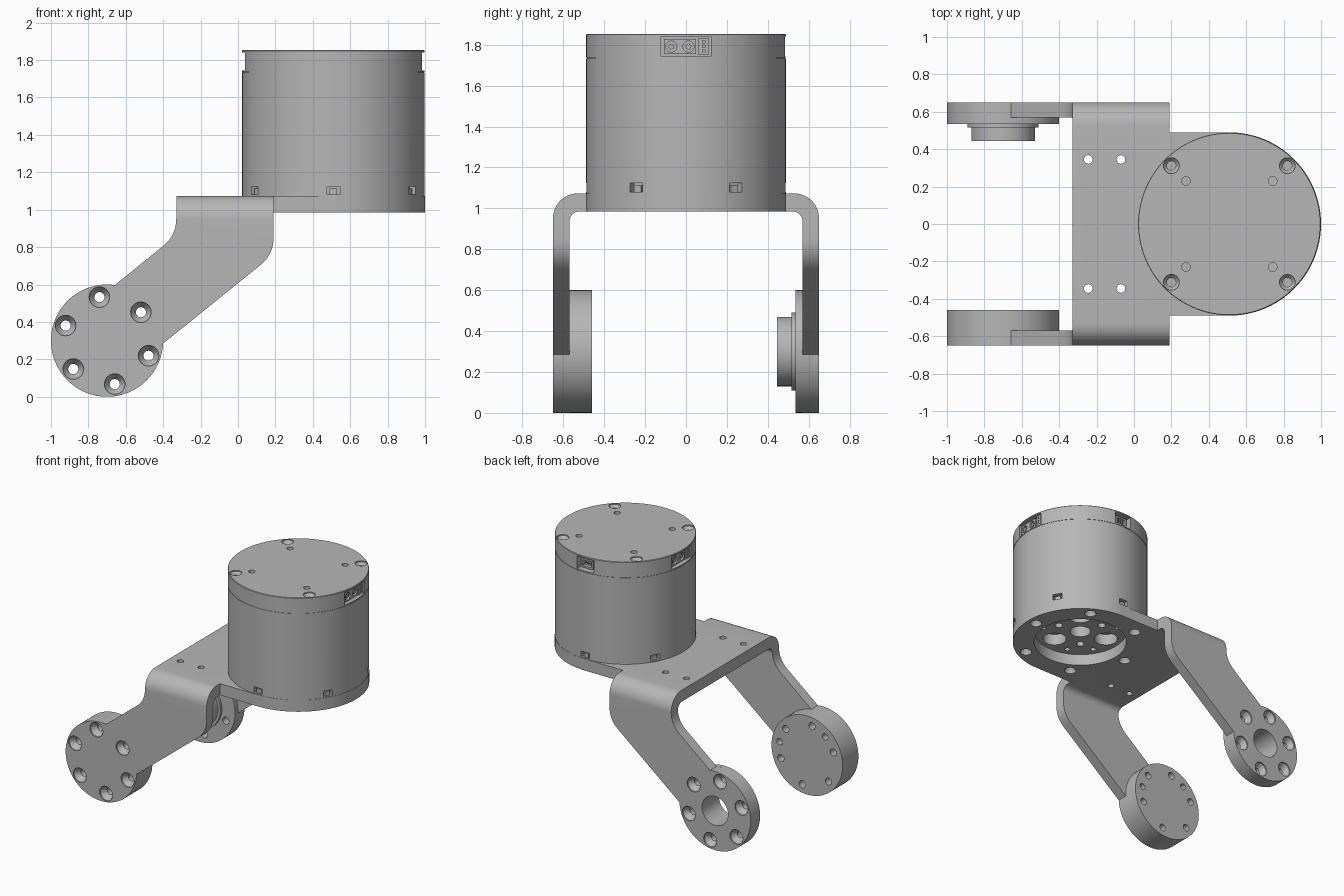
import bpy, bmesh
from math import cos, sin, pi, radians
from mathutils import Matrix, Vector

if "Cube" in bpy.data.objects:
    bpy.data.objects.remove(bpy.data.objects["Cube"])

MOTOR_X, MOTOR_R = 0.51, 0.488
HUB_X, HUB_Z, HUB_R = -0.70, 0.30, 0.30
PLATE_LOW, PLATE_TOP, MOTOR_TOP = 0.985, 1.073, 1.853

grey = bpy.data.materials.new("plain grey")
grey.use_nodes = True
grey.diffuse_color = (0.47, 0.47, 0.47, 1)
grey.node_tree.nodes["Principled BSDF"].inputs["Base Color"].default_value = grey.diffuse_color
parts = []


def make(name, bm, part=True):
    bmesh.ops.recalc_face_normals(bm, faces=bm.faces)
    mesh = bpy.data.meshes.new(name)
    bm.to_mesh(mesh)
    bm.free()
    obj = bpy.data.objects.new(name, mesh)
    bpy.context.scene.collection.objects.link(obj)
    mesh.materials.append(grey)
    if part:
        parts.append(obj)
    else:
        obj.hide_render = True
    return obj


def combine(obj, other, operation="DIFFERENCE"):
    mod = obj.modifiers.new("cut", "BOOLEAN")
    mod.operation, mod.solver, mod.object = operation, "EXACT", other
    graph = bpy.context.evaluated_depsgraph_get()
    mesh = bpy.data.meshes.new_from_object(obj.evaluated_get(graph))
    obj.modifiers.clear()
    obj.data = mesh


def lathe(bm, profile, at=(0, 0, 0), axis="Z", n=32):
    """Revolve (radius, height) points that start and end on the axis."""
    rings = []
    for r, h in profile:
        ring = []
        for i in range(n if r else 1):
            a = 2 * pi * i / n
            u, v = r * cos(a), r * sin(a)
            p = Vector((u, v, h) if axis == "Z" else (u, h, v))
            ring.append(bm.verts.new(p + Vector(at)))
        rings.append(ring)
    for a, b in zip(rings, rings[1:]):
        for i in range(n):
            j = (i + 1) % n
            if len(a) == 1:
                bm.faces.new((a[0], b[i], b[j]))
            elif len(b) == 1:
                bm.faces.new((a[i], a[j], b[0]))
            else:
                bm.faces.new((a[i], a[j], b[j], b[i]))


def rod(bm, r, low, high, at=(0, 0, 0), axis="Z", n=24):
    lathe(bm, [(0, low), (r, low), (r, high), (0, high)], at, axis, n)


def prism(bm, outline, place, low, high):
    a, b = ([bm.verts.new(place(u, v, w)) for u, v in outline] for w in (low, high))
    bm.faces.new(a)
    bm.faces.new(b)
    for i in range(len(a)):
        j = (i + 1) % len(a)
        bm.faces.new((a[i], a[j], b[j], b[i]))


def arc(cx, cy, r, start, end, n=12):
    angles = [radians(start + (end - start) * i / n) for i in range(n + 1)]
    return [(cx + r * cos(a), cy + r * sin(a)) for a in angles]


def rounded(before, corner, after, size, n=8):
    c = Vector(corner)
    p = c + (Vector(before) - c).normalized() * size
    q = c + (Vector(after) - c).normalized() * size
    return [tuple(p * (1 - t) ** 2 + c * 2 * t * (1 - t) + q * t * t)
            for t in (i / n for i in range(n + 1))]


def block(bm, angle, radial, across, height):
    """Box placed around the motor axis: outward, sideways and vertical ranges."""
    lo, hi = zip(radial, across, height)
    size = Vector(hi) - Vector(lo)
    mid = (Vector(hi) + Vector(lo)) / 2
    m = (Matrix.Translation((MOTOR_X, 0, 0)) @ Matrix.Rotation(radians(angle), 4, "Z")
         @ Matrix.Translation(mid) @ Matrix.Diagonal((*size, 1)))
    bmesh.ops.create_cube(bm, size=1, matrix=m)


def polar(cx, cy, r, angle):
    return cx + r * cos(radians(angle)), cy + r * sin(radians(angle))


# Bent sheet: a U section trimmed by the side outline of the arms
right = arc(0.53, PLATE_TOP - 0.12, 0.12, 0, 90)
inner = arc(0.52, PLATE_LOW - 0.05, 0.05, 90, 0)
half = [(0.65, -0.1)] + right
under = inner + [(0.57, -0.1)]
section = half + [(-y, z) for y, z in reversed(half)] \
    + [(-y, z) for y, z in reversed(under)] + under
bm = bmesh.new()
prism(bm, section, lambda u, v, w: (w, u, v), -1.1, 0.4)
bracket = make("bent_bracket", bm)

hub_arc = arc(HUB_X, HUB_Z, HUB_R, 82, 357, 64)
side = [(-0.33, 1.3)] + rounded((-0.33, 1.3), (-0.33, 0.863), hub_arc[0], 0.09) + hub_arc \
    + rounded(hub_arc[-1], (0.19, 0.76), (0.19, 1.3), 0.09) + [(0.19, 1.3)]
bm = bmesh.new()
prism(bm, side, lambda u, v, w: (u, w, v), -0.8, 0.8)
trim = make("arm_trim", bm, False)
combine(bracket, trim, "INTERSECT")

# Round end of the sheet below the motor
bm = bmesh.new()
outline = [(0.19, -0.49)] + arc(MOTOR_X, 0, 0.49, -90, 90, 64) + [(0.19, 0.49)]
prism(bm, outline, lambda u, v, w: (u, v, w), PLATE_LOW, PLATE_TOP)
plate = make("motor_plate", bm)

# Hubs on the inside of the arms
hub_at = (HUB_X, 0, HUB_Z)
bm = bmesh.new()
rod(bm, HUB_R, -0.57, -0.46, hub_at, "Y", 96)
front_hub = make("front_hub", bm)
bm = bmesh.new()
lathe(bm, [(0, 0.57), (HUB_R, 0.57), (HUB_R, 0.535), (0.19, 0.535), (0.19, 0.515),
           (0.17, 0.515), (0.17, 0.445), (0, 0.445)], hub_at, "Y", 96)
back_hub = make("back_hub", bm)

# Motor housing with a seam under its cap
bm = bmesh.new()
R = MOTOR_R
lathe(bm, [(0, PLATE_TOP), (R, PLATE_TOP), (R, 1.733), (R - 0.003, 1.733), (R - 0.003, 1.737),
           (R, 1.737), (R, MOTOR_TOP - 0.004), (R - 0.003, MOTOR_TOP), (0, MOTOR_TOP)],
      (MOTOR_X, 0, 0), n=128)
motor = make("motor_housing", bm)

# Countersunk hub screw holes through both arms, and the bearing bore
bm = bmesh.new()
sink = [(0.055, 0.7), (0.055, 0.64), (0.027, 0.60)]
hole = [(0, -0.7)] + [(r, -y) for r, y in sink] + sink[::-1] + [(0, 0.7)]
for k in range(6):
    x, z = polar(HUB_X, HUB_Z, 0.236, 40 + 60 * k)
    lathe(bm, hole, (x, 0, z), "Y", 24)
rod(bm, 0.11, 0.3, 0.8, hub_at, "Y", 48)
hub_holes = make("hub_hole_cutter", bm, False)
for obj in (bracket, front_hub, back_hub):
    combine(obj, hub_holes)

bm = bmesh.new()
for angle in (10, 130):
    x, z = polar(HUB_X, HUB_Z, 0.236, angle)
    rod(bm, 0.024, -0.51, -0.4, (x, 0, z), "Y")
dowels = make("dowel_cutter", bm, False)
combine(front_hub, dowels)

# Holes in the sheet: output opening, motor screws and mounting holes
bm = bmesh.new()
rod(bm, 0.335, 0.8, 1.3, (MOTOR_X, 0, 0), n=96)
for k in range(6):
    x, y = polar(MOTOR_X, 0, 0.42, 60 * k)
    lathe(bm, [(0, 0.9), (0.042, 0.9), (0.042, 1.0), (0.024, 1.03), (0.024, 1.2), (0, 1.2)], (x, y, 0))
for x in (-0.245, -0.07):
    for y in (-0.345, 0.345):
        rod(bm, 0.023, 0.8, 1.3, (x, y, 0))
sheet_holes = make("sheet_hole_cutter", bm, False)
combine(bracket, sheet_holes)
combine(plate, sheet_holes)

# Motor cuts: rotor lobes, cap screws, connector windows and lower notches
bm = bmesh.new()
rod(bm, 0.075, 0.9, 1.16, (MOTOR_X, 0, 0), n=32)
for k in range(3):
    rod(bm, 0.085, 0.9, 1.16, (*polar(MOTOR_X, 0, 0.215, 50 + 120 * k), 0), n=32)
    rod(bm, 0.028, 0.9, 1.12, (*polar(MOTOR_X, 0, 0.18, 110 + 120 * k), 0))
    for turn in (-20, 20):
        rod(bm, 0.02, 0.9, 1.12, (*polar(MOTOR_X, 0, 0.275, 110 + turn + 120 * k), 0))
for sx in (-1, 1):
    for sy in (-1, 1):
        lathe(bm, [(0, 1.79), (0.024, 1.79), (0.024, 1.825), (0.042, 1.845), (0.042, 1.9), (0, 1.9)],
              (MOTOR_X + sx * 0.31, sy * 0.312, 0))
        rod(bm, 0.023, 1.81, 1.9, (MOTOR_X + sx * 0.232, sy * 0.23, 0))
for angle, width in ((0, 0.122), (180, 0.122), (90, 0.07)):
    block(bm, angle, (0.43, 0.6), (-width, width), (1.743, 1.84))
for k in range(6):
    block(bm, 30 + 60 * k, (0.45, 0.6), (-0.035, 0.035), (1.08, 1.125))
motor_cuts = make("motor_cutter", bm, False)
combine(motor, motor_cuts)

# Latches inside the lower notches
bm = bmesh.new()
for k in range(6):
    block(bm, 30 + 60 * k, (0.445, 0.475), (-0.02, 0.02), (1.079, 1.112))
make("notch_latches", bm)

# Connectors: twin power sockets with pins, and a small signal socket
bm, bores, pins = bmesh.new(), bmesh.new(), bmesh.new()
for angle in (0, 180):
    block(bm, angle, (0.425, 0.468), (-0.108, 0.05), (1.755, 1.828))
    block(bm, angle, (0.425, 0.468), (0.062, 0.11), (1.75, 1.834))
    turn = Matrix.Translation((MOTOR_X, 0, 0)) @ Matrix.Rotation(radians(angle), 4, "Z")
    for y in (-0.072, 0.012):
        for mesh, r, x in ((bores, 0.027, 0.475), (pins, 0.014, 0.445)):
            m = turn @ Matrix.Translation((x, y, 1.791)) @ Matrix.Rotation(pi / 2, 4, "Y")
            bmesh.ops.create_cone(mesh, cap_ends=True, segments=20, radius1=r, radius2=r,
                                  depth=0.05 if mesh is bores else 0.04, matrix=m)
    for z in (1.77, 1.792, 1.814):
        block(bores, angle, (0.455, 0.5), (0.08, 0.092), (z - 0.006, z + 0.006))
block(bm, 90, (0.425, 0.465), (-0.05, 0.05), (1.755, 1.825))
block(bores, 90, (0.44, 0.5), (-0.036, 0.036), (1.77, 1.812))
for x in (-0.02, 0, 0.02):
    block(pins, 90, (0.435, 0.458), (x - 0.004, x + 0.004), (1.787, 1.795))
connectors = make("connector_bodies", bm)
sockets = make("socket_cutter", bores, False)
combine(connectors, sockets)
make("connector_pins", pins)

# Remove cutters and shade the round walls smooth
for cutter in (trim, hub_holes, dowels, sheet_holes, motor_cuts, sockets):
    bpy.data.objects.remove(cutter)
bpy.ops.object.select_all(action="DESELECT")
for obj in parts:
    obj.select_set(True)
bpy.context.view_layer.objects.active = parts[0]
bpy.ops.object.shade_smooth_by_angle(angle=radians(30))
